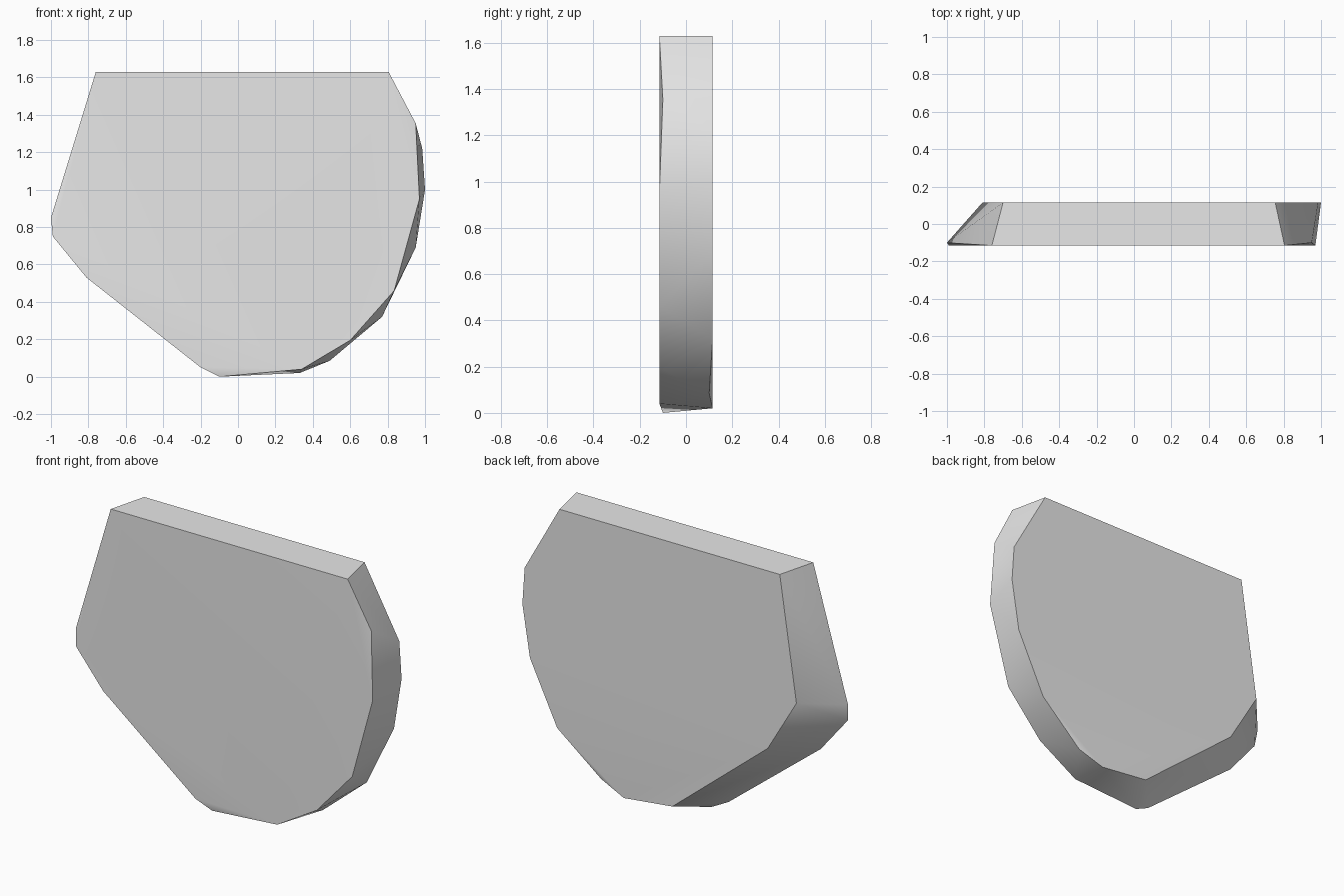
import bpy
import bmesh
import math

# Remove the default cube
cube = bpy.data.objects.get("Cube")
if cube:
    bpy.data.objects.remove(cube, do_unlink=True)

HALF = 0.115   # half thickness of the slab
WORN = 0.10    # depth of the slightly chipped corners

# Outline of the front face (x, z), on the front plane
front = [(-0.76, 1.63), (0.805, 1.63), (0.97, 0.95), (0.835, 0.46), (0.60, 0.195),
         (0.34, 0.04), (-0.20, 0.05), (-0.81, 0.53), (-0.99, 0.75)]
# Front corners that are set back a little
front_worn = [(0.95, 1.355), (-0.10, 0.0), (-1.0, 0.85)]
# Outline of the back face, shifted sideways so the rim slants
back = [(-0.70, 1.63), (0.755, 1.63), (0.985, 1.22), (1.0, 1.0), (0.95, 0.69),
        (0.77, 0.32), (0.33, 0.02), (0.01, 0.055), (-0.62, 0.57), (-0.81, 0.89)]
back_worn = [(0.49, 0.085)]

# Stone slab: convex solid wrapped around both outlines
bm = bmesh.new()
for outline, y in ((front, -HALF), (front_worn, -WORN), (back, HALF), (back_worn, WORN)):
    for x, z in outline:
        bm.verts.new((x, y, z))
hull = bmesh.ops.convex_hull(bm, input=bm.verts[:])
bmesh.ops.delete(bm, geom=[v for v in bm.verts if not v.link_faces], context='VERTS')
bmesh.ops.recalc_face_normals(bm, faces=bm.faces[:])
mesh = bpy.data.meshes.new("stone_slab")
bm.to_mesh(mesh)
bm.free()
slab = bpy.data.objects.new("stone_slab", mesh)
bpy.context.collection.objects.link(slab)

# Plain grey stone
grey = bpy.data.materials.new("light_grey")
grey.use_nodes = True
colour = (0.8, 0.8, 0.8, 1.0)
grey.diffuse_color = colour
grey.node_tree.nodes["Principled BSDF"].inputs["Base Color"].default_value = colour
mesh.materials.append(grey)

# Soft rim, crisp face borders
bpy.ops.object.select_all(action='DESELECT')
slab.select_set(True)
bpy.context.view_layer.objects.active = slab
bpy.ops.object.shade_smooth_by_angle(angle=math.radians(30))
